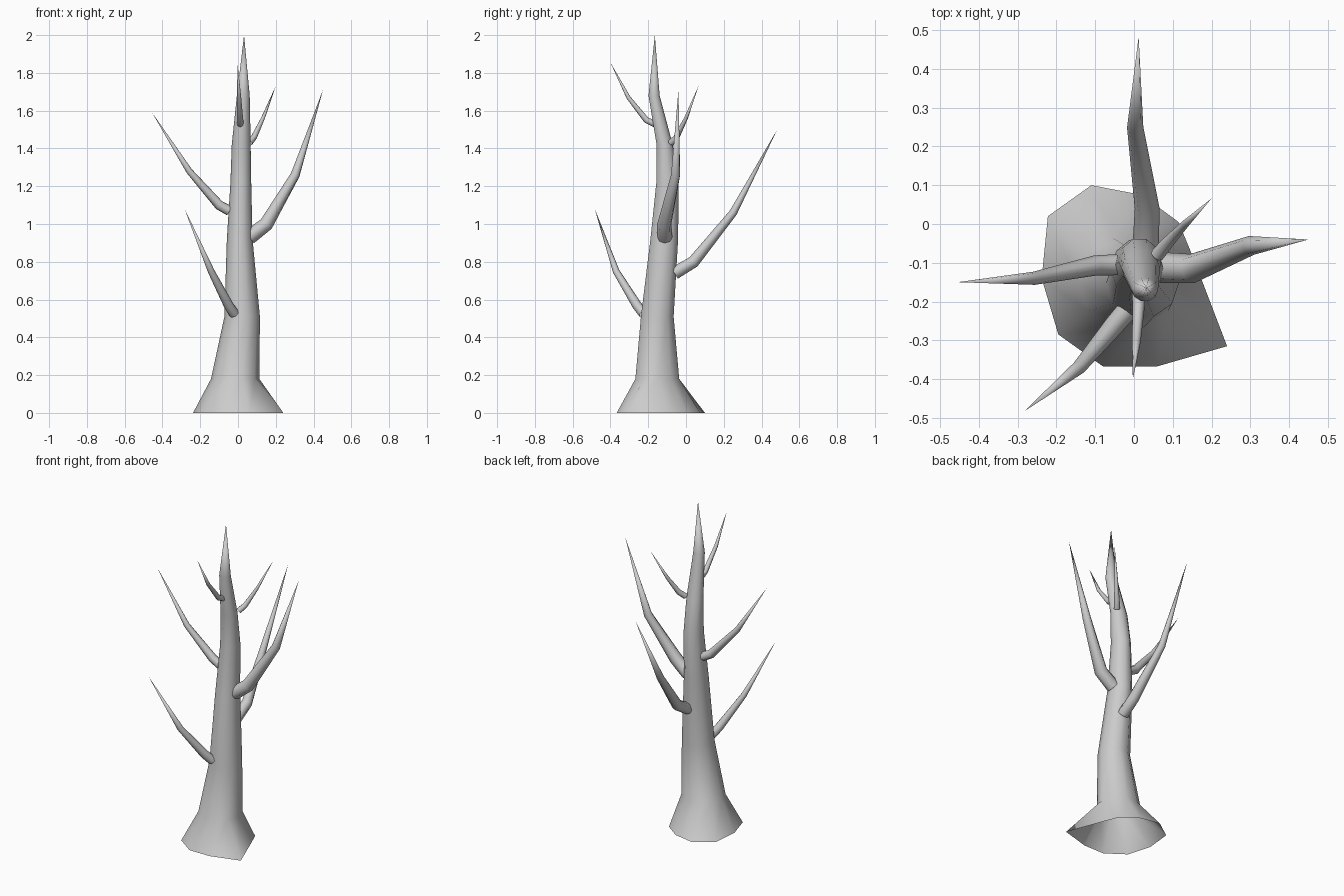
import bpy, bmesh, math
from mathutils import Vector

if "Cube" in bpy.data.objects:
    bpy.data.objects.remove(bpy.data.objects["Cube"])


def loft(name, rings, tip):
    """Skin a list of equal-sized rings and close them to a pointed tip."""
    bm = bmesh.new()
    loops = [[bm.verts.new(p) for p in ring] for ring in rings]
    n = len(loops[0])
    for a, b in zip(loops, loops[1:]):
        for i in range(n):
            j = (i + 1) % n
            bm.faces.new((a[i], a[j], b[j], b[i]))
    top = bm.verts.new(tip)
    for i in range(n):
        bm.faces.new((loops[-1][i], loops[-1][(i + 1) % n], top))
    for f in bm.faces:
        f.smooth = True
    mesh = bpy.data.meshes.new(name)
    bm.to_mesh(mesh)
    bm.free()
    obj = bpy.data.objects.new(name, mesh)
    bpy.context.collection.objects.link(obj)
    return obj


def branch(name, path, radii, sides=8):
    """Tapered bent tube along a path, ending in a point."""
    pts = [Vector(p) for p in path]
    rings = []
    for k, r in enumerate(radii):
        d = (pts[k + 1] - pts[k]).normalized()
        if k > 0:
            d = (d + (pts[k] - pts[k - 1]).normalized()).normalized()
        u = Vector((0, 0, 1)).cross(d).normalized()
        v = d.cross(u)
        rings.append([pts[k] + r * (math.cos(t) * u + math.sin(t) * v)
                      for t in (2 * math.pi * i / sides for i in range(sides))])
    return loft(name, rings, pts[-1])


# Trunk: irregular root flare, then leaning elliptical rings up to a point
flare = [(.24, -.315), (.15, -.08), (.115, .005), (.02, .075), (-.11, .10),
         (-.222, .02), (-.238, -.14), (-.195, -.285), (-.08, -.367), (.06, -.367)]
# centre x, centre y, z, radius x, radius y
sections = [(-.015, -.152, .18, .128, .122),
            (.022, -.152, .51, .094, .091),
            (.009, -.115, .92, .068, .077),
            (.015, -.098, 1.22, .055, .062),
            (.017, -.113, 1.42, .050, .045),
            (.028, -.169, 1.68, .034, .031)]
trunk_rings = [[(x, y, 0) for x, y in flare]]
for cx, cy, z, rx, ry in sections:
    angles = [math.radians(36 * i - 36) for i in range(10)]
    trunk_rings.append([(cx + rx * math.cos(t), cy + ry * math.sin(t), z) for t in angles])
loft("trunk", trunk_rings, (.032, -.165, 2.0))

# Branches: base, elbow, bend, tip
branch("right_branch", [(.06, -.112, .93), (.15, -.115, 1.0), (.303, -.055, 1.26), (.45, -.04, 1.71)],
       (.04, .038, .025))
branch("left_branch", [(-.045, -.105, 1.07), (-.10, -.107, 1.10), (-.258, -.14, 1.28), (-.455, -.15, 1.59)],
       (.027, .026, .017))
branch("back_branch", [(.03, -.06, .74), (.034, .04, .80), (.003, .25, 1.06), (.012, .483, 1.50)],
       (.034, .032, .021))
branch("front_left_branch", [(-.02, -.225, .525), (-.05, -.26, .57), (-.142, -.37, .75), (-.283, -.483, 1.08)],
       (.027, .026, .018))
branch("top_front_branch", [(.012, -.165, 1.53), (.012, -.21, 1.55), (.006, -.305, 1.67), (-.003, -.40, 1.855)],
       (.018, .016, .011))
branch("top_back_branch", [(.06, -.08, 1.43), (.085, -.05, 1.46), (.132, .0, 1.56), (.20, .066, 1.73)],
       (.018, .016, .010))
